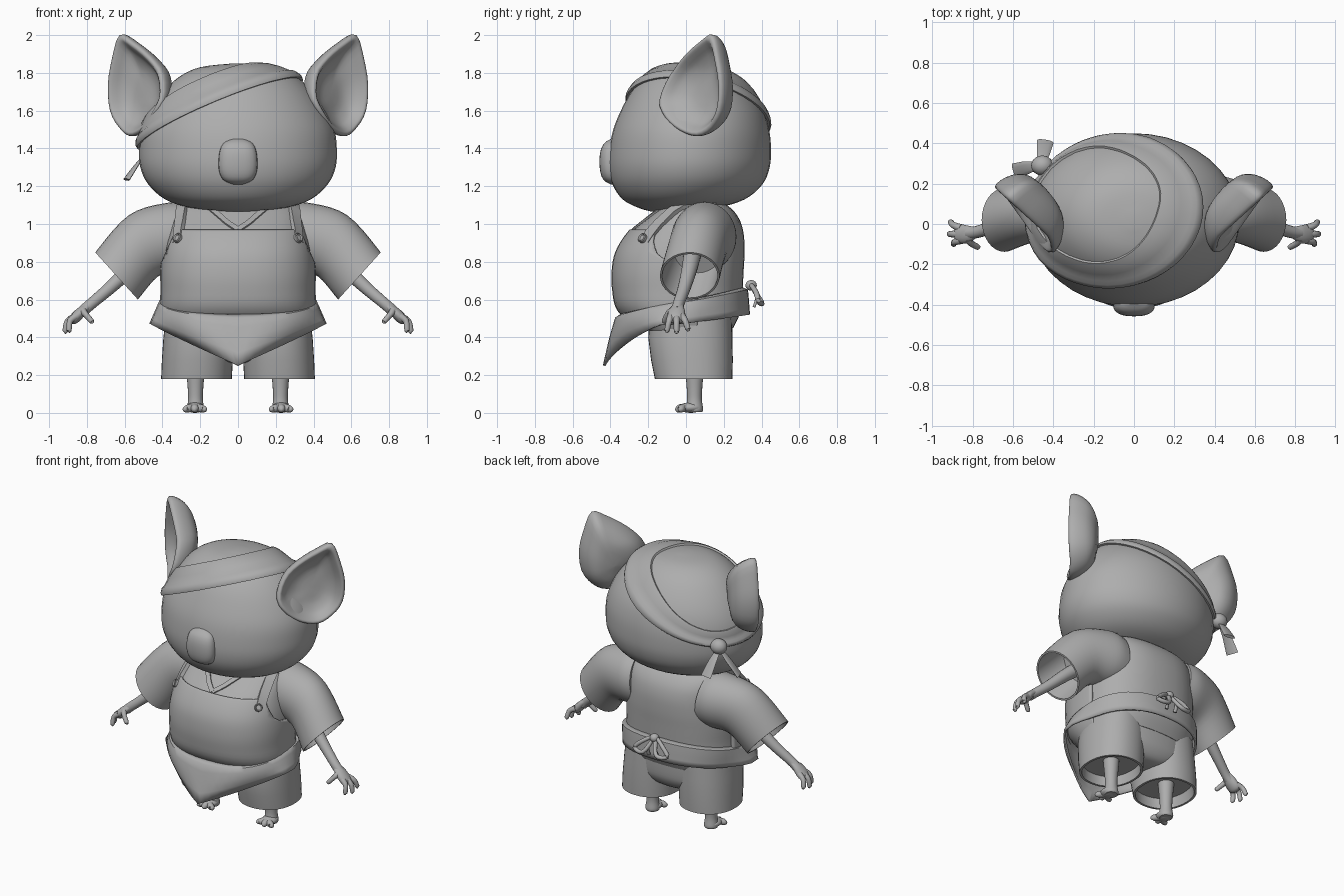
import bpy, bmesh
from math import sin, cos, pi
from mathutils import Vector, Matrix
from mathutils.bvhtree import BVHTree

cube = bpy.data.objects.get("Cube")
if cube:
    bpy.data.objects.remove(cube)

GREY = (0.42, 0.42, 0.42, 1)
clay = bpy.data.materials.new("clay_grey")
clay.use_nodes = True
clay.diffuse_color = GREY
shader = clay.node_tree.nodes["Principled BSDF"]
shader.inputs["Base Color"].default_value = GREY
shader.inputs["Roughness"].default_value = 0.8


def finish(name, bm, thick=0, offset=0):
    bmesh.ops.recalc_face_normals(bm, faces=bm.faces[:])
    mesh = bpy.data.meshes.new(name)
    bm.to_mesh(mesh)
    bm.free()
    ob = bpy.data.objects.new(name, mesh)
    bpy.context.collection.objects.link(ob)
    mesh.materials.append(clay)
    bpy.ops.object.select_all(action='DESELECT')
    ob.select_set(True)
    bpy.context.view_layer.objects.active = ob
    bpy.ops.object.shade_smooth_by_angle(angle=0.85)
    if thick:
        mod = ob.modifiers.new("thickness", 'SOLIDIFY')
        mod.thickness, mod.offset = thick, offset
    return ob


def spline(rows, k=4, closed=False):
    # Catmull-Rom through rows of numbers
    n, out = len(rows), []
    pick = lambda i: rows[i % n] if closed else rows[min(max(i, 0), n - 1)]
    for i in range(n if closed else n - 1):
        for j in range(k):
            t = j / k
            out.append(tuple(
                b + t / 2 * (c - a + t * (2*a - 5*b + 4*c - d + t * (3*(b - c) + d - a)))
                for a, b, c, d in zip(pick(i - 1), pick(i), pick(i + 1), pick(i + 2))))
    return out if closed else out + [tuple(rows[-1])]


def loft(name, rings, caps=True, loop=False, thick=0, mirror=False):
    for side, sx in ((("left_", 1), ("right_", -1)) if mirror else (("", 1),)):
        bm = bmesh.new()
        vs = [[bm.verts.new((p[0] * sx, p[1], p[2])) for p in r] for r in rings]
        for a, b in list(zip(vs, vs[1:])) + ([(vs[-1], vs[0])] if loop else []):
            for i in range(len(a)):
                j = (i + 1) % len(a)
                bm.faces.new((a[i], a[j], b[j], b[i]))
        if caps and not loop:
            bm.faces.new(vs[0])
            bm.faces.new(vs[-1])
        ob = finish(side + name, bm, thick)
    return ob


def ring(z, hx, yf, yb, cx=0, e=2, n=40):
    # level cross-section, starting at the front
    pw = lambda v: abs(v) ** (2 / e) * (1 if v > 0 else -1)
    return [Vector((cx + hx * pw(sin(2*pi*i/n)),
                    (yf + yb) / 2 - (yb - yf) / 2 * pw(cos(2*pi*i/n)), z)) for i in range(n)]


def oval(c, nrm, rx, ry, n=16):
    q = Vector(nrm).to_track_quat('Z', 'Y')
    return [Vector(c) + q @ Vector((rx * cos(2*pi*i/n), ry * sin(2*pi*i/n), 0)) for i in range(n)]


def tube(name, rows, flat=1, k=4, loop=False, mirror=False, n=12):
    # rows: x, y, z, radius
    rows = spline(rows, k, loop)
    m, rings = len(rows), []
    for i, r in enumerate(rows):
        a = rows[i - 1] if i or loop else r
        b = rows[(i + 1) % m] if i < m - 1 or loop else r
        rings.append(oval(r[:3], Vector(b[:3]) - Vector(a[:3]), r[3], r[3] * flat, n))
    return loft(name, rings, loop=loop, mirror=mirror)


def ball(name, c, size, mirror=False):
    for side, sx in ((("left_", 1), ("right_", -1)) if mirror else (("", 1),)):
        bm = bmesh.new()
        bmesh.ops.create_uvsphere(bm, u_segments=20, v_segments=12, radius=1,
                                  matrix=Matrix.Translation((c[0] * sx, c[1], c[2]))
                                  @ Matrix.Diagonal((*size, 1)))
        finish(side + name, bm)


def shell(name, src, cuts, off, thick):
    # offset copy of a surface, trimmed on the positive side of each plane
    bm = bmesh.new()
    bm.from_mesh(src.data)
    bm.normal_update()
    moved = [v.co + v.normal * off for v in bm.verts]
    for v, co in zip(bm.verts, moved):
        v.co = co
    for co, no in cuts:
        bmesh.ops.bisect_plane(bm, geom=bm.verts[:] + bm.edges[:] + bm.faces[:],
                               plane_co=co, plane_no=no, clear_outer=True)
    return finish(name, bm, thick, -1)


def surface_tree(ob):
    probe = bmesh.new()
    probe.from_mesh(ob.data)
    tree = BVHTree.FromBMesh(probe)
    probe.free()
    return tree


# Head and nose
head = loft("head", [ring(*r) for r in spline([
    (1.065, .06, -.18, -.02), (1.085, .25, -.25, .16), (1.13, .385, -.335, .31),
    (1.21, .475, -.39, .405), (1.3, .517, -.41, .443), (1.4, .523, -.405, .45),
    (1.5, .51, -.385, .44), (1.6, .465, -.345, .41), (1.7, .395, -.29, .35),
    (1.78, .31, -.22, .275), (1.83, .2, -.13, .18), (1.85, .03, -.02, .05)])])
loft("nose", [ring(*r, e=2.5, n=24) for r in spline([
    (1.21, .03, -.4, -.34), (1.235, .08, -.438, -.34), (1.29, .102, -.456, -.34),
    (1.37, .1, -.456, -.34), (1.425, .08, -.435, -.34), (1.455, .03, -.39, -.34)], 3)])

# Tilted headband with a rolled lower edge, narrowing to the knot
head_tree = surface_tree(head)
band = []
for rise, off in ((.012, -.015), (0, .012), (.015, .022), (.045, .022), (.065, .012),
                  (.11, .012), (.15, .014), (.175, .012), (.18, -.015)):
    row = []
    for i in range(64):
        a = 2 * pi * i / 64
        narrow = 1 - .45 * max(0, cos(a - 2.55)) ** 4
        start = Vector((0, .02, 1.625 + rise * narrow))
        hit, nor = head_tree.ray_cast(start, Vector((cos(a), sin(a), .42 * cos(a) - .21 * sin(a))))[:2]
        row.append(hit + nor * off)
    band.append(row)
loft("headband", band, caps=False)
ball("headband_knot", (-.455, .29, 1.41), (.055, .05, .05))
tube("headband_tail_outer", [(-.46, .29, 1.4, .015), (-.53, .28, 1.32, .032), (-.59, .26, 1.235, .042)], .25)
tube("headband_tail_inner", [(-.46, .29, 1.4, .015), (-.45, .35, 1.33, .032), (-.44, .41, 1.24, .042)], .25)

# Cupped ears, opening forward and outward
outline = spline([(.36, 2), (.41, 1.88), (.44, 1.74), (.425, 1.6), (.36, 1.51), (.27, 1.465),
                  (.16, 1.49), (.06, 1.56), (0, 1.66), (.04, 1.79), (.14, 1.89), (.27, 1.97)], 3, True)


def ear_ring(s, d):
    pts = []
    for u, z in outline:
        u, z = .23 + (u - .23) * s, 1.68 + (z - 1.68) * s
        # lower inner rim stands clear of the head
        lift = .06 * min(1, max(0, (1.82 - z) / .2)) * min(1, max(0, 1.25 - u / .28))
        deep = d + lift
        pts.append((.36 + .74 * u + .67 * deep, -.1 + .67 * u - .74 * deep, z))
    return pts


loft("ear", [ear_ring(*r) for r in spline([
    (.02, -.075), (.4, -.07), (.68, -.04), (.82, -.005), (.92, .015), (1, 0),
    (.96, -.05), (.8, -.11), (.5, -.15), (.02, -.165)], 3)], mirror=True)

# Shirt body, sleeves and collar
shirt = loft("shirt", [ring(*r, e=2.4) for r in spline([
    (.45, .37, -.25, .25), (.55, .395, -.35, .295), (.65, .395, -.375, .3), (.75, .395, -.378, .305),
    (.85, .385, -.358, .31), (.95, .365, -.295, .305), (1.03, .345, -.205, .28),
    (1.09, .31, -.13, .23), (1.125, .22, -.07, .16), (1.135, .08, -.02, .08)])])

sleeve = [(.25, .1, .93, 1, -.1, .16, .18), (.34, .095, .93, 1, -.15, .17, .185),
          (.5, .065, .885, .9, -.42, .155, .18), (.643, .02, .725, .74, -.67, .158, .168)]
sleeve_row = lambda r, s=1: oval(r[:3], (r[3], 0, r[4]), r[5] * s, r[6] * s, 32)
loft("sleeve", [sleeve_row(r) for r in spline(sleeve, 5)]
     + [sleeve_row(sleeve[3], .93), sleeve_row(sleeve[2], .88)], mirror=True)

shirt_tree = surface_tree(shirt)


def on_shirt(p, off):
    loc, nor = shirt_tree.find_nearest(Vector(p))[:2]
    return loc + nor * off, nor


def ribbon(name, path, width, off, mirror=False):
    pts = [on_shirt(p, off) for p in spline(path, 6)]
    rings = []
    for i, (p, nor) in enumerate(pts):
        t = pts[min(i + 1, len(pts) - 1)][0] - pts[max(i - 1, 0)][0]
        s = t.cross(nor).normalized() * width / 2
        rings.append([p - s - nor * .02, p + s - nor * .02, p + s + nor * .009, p - s + nor * .009])
    return loft(name, rings, mirror=mirror)


ribbon("collar_edge", [(0, -.29, .98), (.06, -.25, 1.03), (.14, -.15, 1.09)], .03, .001, True)

# Apron: bib, straps, buttons and pointed skirt
shell("apron_bib", shirt, [((0, 0, .97), (0, 0, 1)), ((0, .06, 0), (0, 1, 0)),
                           ((.33, 0, .97), (.27, 0, .12)), ((-.33, 0, .97), (-.27, 0, .12))], .016, .02)
ribbon("strap", [(.34, -.23, .92), (.33, -.16, 1.02), (.31, -.06, 1.1), (.28, .06, 1.12),
                 (.25, .15, 1.11)], .06, .01, True)
for side, sx in (("left", 1), ("right", -1)):
    c, nor = on_shirt((.34 * sx, -.25, .94), .022)
    loft(side + "_button", [oval(c + nor * d, nor, r, r) for d, r in
                            ((-.02, .026), (.008, .026), (.012, .021), (.004, .016), (.004, .002))])

skirt = []
for t in (0, .08, .25, .5, .75, 1):
    g = max(0, (t - .08) / .92)
    tuck = .03 if t == 0 else 0
    size = (0, .415 + .048 * g - tuck, -.37 - .063 * g + tuck, .322 + .01 * g - tuck)
    # front gathers to a point with flared corners, back stays round and close
    front = ring(*size, e=2.4 - 1.2 * g, n=48)
    back = ring(*size, e=2.3, n=48)
    row = []
    for i in range(48):
        c = cos(2 * pi * i / 48)
        top = .59 - .07 * c
        if c > .001:
            p = front[i]
            p.y -= .07 * g * abs(p.x) / size[1]
            hem = .25 + .22 * abs(p.x) / size[1]
        else:
            p = back[i]
            p.x *= 1 - .1 * g * min(1, -3 * c)
            hem = .47 - .05 * c
        p.z = top + (hem - top) * t
        row.append(p)
    skirt.append(row)
loft("apron_skirt", skirt, caps=False, thick=.014)

# Tied bow at the back of the waist
ball("bow_knot", (0, .345, .675), (.03, .03, .028))
tube("bow_loop", [(.01, .345, .675, .012), (.08, .37, .64, .014), (.125, .385, .59, .014),
                  (.05, .4, .585, .014)], loop=True, mirror=True)
tube("bow_tail", [(.01, .345, .67, .012), (.03, .375, .62, .012), (.035, .36, .56, .013)], .6, mirror=True)

# Shorts with open legs
loft("shorts_seat", [ring(*r, e=2.2) for r in spline([
    (.265, .06, -.06, .12), (.28, .2, -.12, .19), (.33, .36, -.175, .23),
    (.4, .39, -.195, .245), (.56, .38, -.2, .25)])])
loft("shorts_leg", [ring(*r, e=2.2) for r in (
    (.52, .18, -.19, .24, .2), (.4, .188, -.2, .245, .207), (.28, .188, -.185, .248, .215),
    (.18, .187, -.165, .245, .22), (.18, .172, -.15, .23, .22), (.25, .165, -.15, .22, .215))], mirror=True)

# Legs, feet and toes
loft("leg", [ring(z, r, .045 - r, .045 + r, .225, n=20) for z, r in spline([
    (.36, .06), (.2, .047), (.13, .041), (.07, .039), (.02, .046), (.004, .04)])], mirror=True)
ball("foot", (.228, .025, .028), (.05, .062, .028), True)
for toe, x, y in (("inner", .18, -.03), ("middle", .23, -.045), ("outer", .277, -.03)):
    tube("toe_" + toe, [(.228, .03, .028, .022), ((x + .228) / 2, y / 2, .026, .022),
                        (x, y, .019, .018), (x, y - .012, .017, .006)], mirror=True)

# Arms, hands and fingers
tube("arm", [(.42, .04, .88, .05), (.56, .02, .77, .042), (.68, -.01, .66, .034),
             (.78, -.04, .575, .03), (.82, -.045, .54, .03)], mirror=True, n=16)
tube("palm", [(.79, -.04, .57, .028), (.83, -.05, .535, .045), (.87, -.05, .495, .045), (.885, -.05, .48, .02)],
     .6, mirror=True, n=16)
for name, base, tip in (("thumb", (.82, -.075, .54), (.775, -.115, .485)),
                        ("finger_front", (.86, -.08, .51), (.895, -.1, .437)),
                        ("finger_middle", (.87, -.05, .505), (.915, -.05, .432)),
                        ("finger_back", (.86, -.02, .51), (.91, .01, .445))):
    b, e = Vector(base), Vector(tip)
    knuckle = b.lerp(e, .5) + Vector((.012, 0, .012))
    tube(name, [(*b, .02), (*knuckle, .016), (*e, .014), (*e.lerp(b, -.1), .005)], mirror=True)
